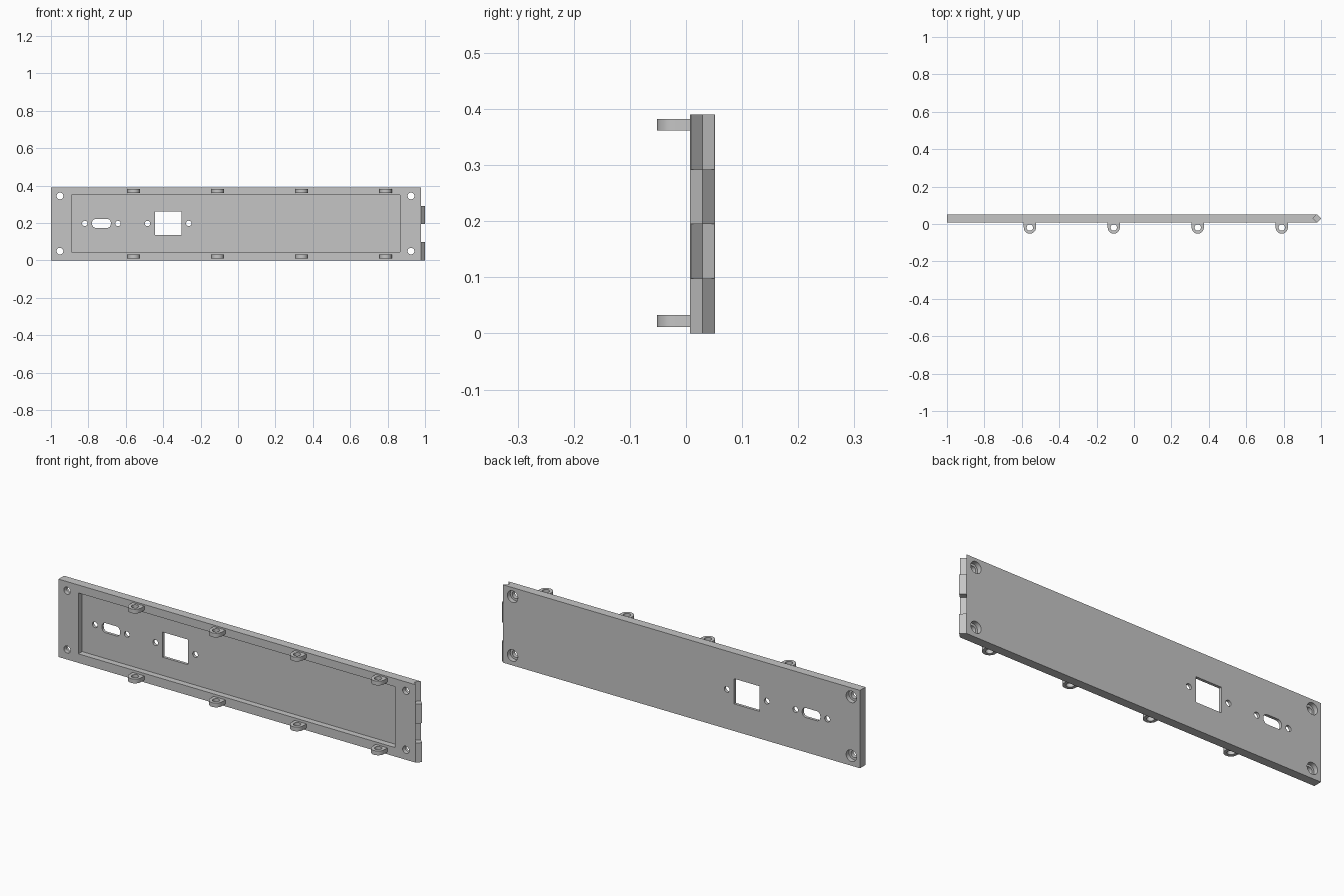
import bpy, bmesh, math

if "Cube" in bpy.data.objects:
    bpy.data.objects.remove(bpy.data.objects["Cube"])

grey = bpy.data.materials.new("plain grey")
grey.diffuse_color = (0.56, 0.56, 0.56, 1)
grey.use_nodes = True
grey.node_tree.nodes["Principled BSDF"].inputs["Base Color"].default_value = grey.diffuse_color

Y0, Y1 = 0.0075, 0.0515        # front and back of the plate
MID = (Y0 + Y1) / 2
HEIGHT = 0.39
END = 0.978                    # right end of the plate body


def prism(name, pts, lo, hi, axis):
    """Extrude an outline: (x, z) along y, or (x, y) along z."""
    bm = bmesh.new()

    def co(p, d):
        return (p[0], d, p[1]) if axis == "y" else (p[0], p[1], d)
    a = [bm.verts.new(co(p, lo)) for p in pts]
    b = [bm.verts.new(co(p, hi)) for p in pts]
    bm.faces.new(a)
    bm.faces.new(b[::-1])
    for i in range(len(pts)):
        j = (i + 1) % len(pts)
        bm.faces.new((a[i], b[i], b[j], a[j]))
    bmesh.ops.recalc_face_normals(bm, faces=bm.faces)
    me = bpy.data.meshes.new(name)
    bm.to_mesh(me)
    bm.free()
    me.materials.append(grey)
    ob = bpy.data.objects.new(name, me)
    bpy.context.collection.objects.link(ob)
    return ob


def rect(x0, x1, z0, z1):
    return [(x0, z0), (x1, z0), (x1, z1), (x0, z1)]


def arc(cx, cy, r, a0, a1, n):
    return [(cx + r * math.cos(math.radians(a0 + (a1 - a0) * i / n)),
             cy + r * math.sin(math.radians(a0 + (a1 - a0) * i / n))) for i in range(n + 1)]


def circle(cx, cy, r, n=32):
    return arc(cx, cy, r, 0, 360, n)[:-1]


def activate(ob):
    bpy.ops.object.select_all(action="DESELECT")
    ob.select_set(True)
    bpy.context.view_layer.objects.active = ob


def cut(ob, pts, lo, hi, axis):
    """Subtract a prism and discard the cutter."""
    cutter = prism("cutter", pts, lo, hi, axis)
    cutter.hide_render = True
    activate(ob)
    mod = ob.modifiers.new("cut", "BOOLEAN")
    mod.operation = "DIFFERENCE"
    mod.solver = "EXACT"
    mod.object = cutter
    bpy.ops.object.modifier_apply(modifier=mod.name)
    bpy.data.objects.remove(cutter)


def smooth(ob):
    activate(ob)
    bpy.ops.object.shade_smooth_by_angle(angle=math.radians(30))


# Plate with a shallow front pocket
plate = prism("panel_plate", rect(-1, END, 0, HEIGHT), Y0, Y1, "y")
cut(plate, rect(-0.89, 0.865, 0.045, 0.35), -0.1, Y0 + 0.03, "y")

# Corner screw holes, counterbored from the back
for x in (-0.952, 0.925):
    for z in (0.05, 0.345):
        cut(plate, circle(x, z, 0.018), -0.1, 0.1, "y")
        cut(plate, circle(x, z, 0.029), Y1 - 0.023, 0.1, "y")

# Connector openings: rounded slot, square window and their small screw holes
zc, r = 0.198, 0.02
slot = []
for sx, sz, a in ((1, 1, 0), (-1, 1, 90), (-1, -1, 180), (1, -1, 270)):
    slot += arc(-0.73 + sx * (0.05 - r), zc + sz * (0.024 - r), r, a, a + 90, 6)
cut(plate, slot, -0.1, 0.1, "y")
cut(plate, rect(-0.444, -0.302, 0.136, 0.262), -0.1, 0.1, "y")
for x in (-0.819, -0.642, -0.484, -0.263):
    cut(plate, circle(x, zc, 0.0145, 24), -0.1, 0.1, "y")

# Interlocking right edge: V grooves alternating with V tongues
for lo, hi in ((0.0975, 0.195), (0.2925, 0.45)):
    cut(plate, [(0.957, MID), (0.997, MID - 0.04), (0.997, MID + 0.04)], lo, hi, "z")
smooth(plate)
for i, lo in enumerate((0, 0.195)):
    prism(f"edge_tongue_{i + 1}", [(END, Y0), (1, MID), (END, Y1)], lo, lo + 0.0975, "z")

# Round-ended mounting lugs along the top and bottom
for row, lo, hi in (("bottom", 0.0115, 0.0325), ("top", 0.3615, 0.3825)):
    for i in range(4):
        x = -0.557 + 0.449 * i
        pts = arc(x, -0.019, 0.0325, 180, 360, 24) + [(x + 0.0325, Y0), (x - 0.0325, Y0)]
        lug = prism(f"{row}_lug_{i + 1}", pts, lo, hi, "z")
        cut(lug, circle(x, -0.019, 0.017), -0.1, 0.5, "z")
        smooth(lug)
